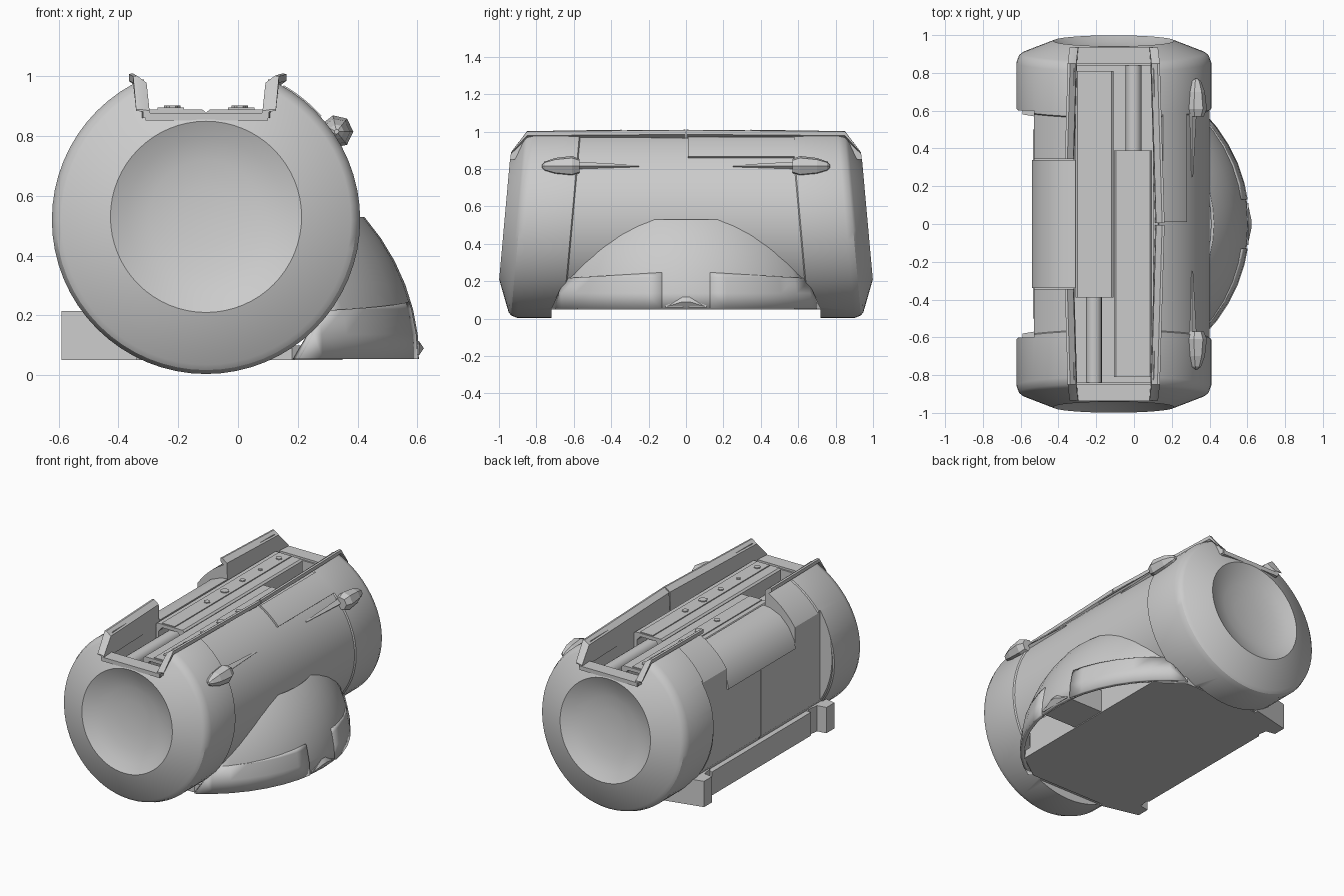
import bpy, bmesh, math
from mathutils import Vector

if "Cube" in bpy.data.objects:
    bpy.data.objects.remove(bpy.data.objects["Cube"])

CX, CZ = -0.107, 0.52          # axis of the drum


def finish(name, bm, angle=30):
    bmesh.ops.recalc_face_normals(bm, faces=bm.faces)
    me = bpy.data.meshes.new(name)
    bm.to_mesh(me)
    bm.free()
    ob = bpy.data.objects.new(name, me)
    bpy.context.collection.objects.link(ob)
    smooth(ob, angle)
    return ob


def smooth(ob, angle=30):
    bpy.ops.object.select_all(action='DESELECT')
    ob.select_set(True)
    bpy.context.view_layer.objects.active = ob
    bpy.ops.object.shade_smooth_by_angle(angle=math.radians(angle))


def loft(name, rings, angle=30):
    """Skin closed rings of 3D points and cap both ends."""
    bm = bmesh.new()
    vs = [[bm.verts.new(p) for p in r] for r in rings]
    n = len(rings[0])
    for a, b in zip(vs, vs[1:]):
        for i in range(n):
            j = (i + 1) % n
            bm.faces.new((a[i], a[j], b[j], b[i]))
    bm.faces.new(vs[0])
    bm.faces.new(vs[-1])
    return finish(name, bm, angle)


def extrude(name, prof, y0, y1):
    return loft(name, [[(x, y, z) for x, z in prof] for y in (y0, y1)])


def box(name, x0, x1, y0, y1, z0, z1):
    return extrude(name, [(x0, z0), (x1, z0), (x1, z1), (x0, z1)], y0, y1)


def cut(ob, cutter):
    m = ob.modifiers.new("cut", 'BOOLEAN')
    m.operation, m.solver, m.object = 'DIFFERENCE', 'EXACT', cutter
    bpy.context.view_layer.objects.active = ob
    bpy.ops.object.modifier_apply(modifier=m.name)
    bpy.data.objects.remove(cutter)


# Drum: lathed along y, with leaning ends and dished faces
half = [(0.905, 0.02), (0.908, 0.1), (0.92, 0.19), (0.942, 0.265), (0.97, 0.32),
        (0.905, 0.485), (0.89, 0.503), (0.855, 0.516), (0.612, 0.516), (0.606, 0.508)]
prof = [(-y, r) for y, r in half] + half[::-1]
rings = []
for y, r in prof:
    ring = []
    for i in range(64):
        a = math.tau * i / 64
        z = r * math.sin(a)
        lift = 0.01 if r < 0.4 else 0      # dish sits slightly high
        ring.append((CX + r * math.cos(a), y - math.copysign(0.09, y) * z, CZ + z + lift))
    rings.append(ring)
drum = loft("drum", rings)

# Top channel, flat left side, left cover recess, door seam and flat underside
sec = lambda y, w: [(CX - w, y, 0.865), (CX + w, y, 0.865),
                    (CX + w + 0.01, y, 1.2), (CX - w - 0.01, y, 1.2)]
cut(drum, loft("cutter", [sec(-1.1, 0.195), sec(0, 0.235), sec(1.1, 0.195)]))
cut(drum, box("cutter", -0.315, 0.10, -0.84, 0.84, 0.78, 1.2))
cut(drum, box("cutter", -1, -0.53, -0.6, 0.6, -0.1, 1.2))
cut(drum, box("cutter", -1, -0.32, -0.345, 0.345, 0.67, 1.2))
cut(drum, box("cutter", -1, -0.515, -0.004, 0.004, 0.2, 0.7))
cut(drum, box("cutter", -1, 1, -0.72, 0.72, -0.1, 0.055))
smooth(drum)

# Rounded cover on the left of the channel
extrude("left_cover", [(-0.31, 0.89), (-0.36, 0.883), (-0.43, 0.855), (-0.49, 0.795),
                       (-0.53, 0.72), (-0.54, 0.67), (-0.52, 0.66), (-0.31, 0.66)], -0.34, 0.34)

# Raised panel right of the channel
arc = [math.radians(42 + 2 * i) for i in range(10)]
pts = [(CX + 0.52 * math.cos(a), CZ + 0.52 * math.sin(a)) for a in arc]
pts += [(CX + 0.48 * math.cos(a), CZ + 0.48 * math.sin(a)) for a in reversed(arc)]
extrude("raised_panel", pts, 0.01, 0.58)

# Flanged lips along the channel
lip = [(-0.015, 0.86), (-0.01, 0.985), (0.022, 1.01), (0.035, 1.008), (0.035, 0.985), (0.012, 0.968), (0.012, 0.86)]


def lip_ring(y, x0, k, side, sy):
    return [(CX + side * (x0 + dx - CX), sy * y, 0.86 + (z - 0.86) * k) for dx, z in lip]


for sy in (-1, 1):
    for side in (-1, 1):
        start = 0.004 if side > 0 else 0.345
        loft("channel_lip", [lip_ring(start, 0.127 - 0.03 * start, 1, side, sy),
                             lip_ring(0.85, 0.102, 0.95, side, sy),
                             lip_ring(0.935, 0.092, 0.2, side, sy)])
    y0, y1 = sorted((sy * 0.85, sy * 0.938))
    box("channel_end", -0.31, 0.10, y0, y1, 0.852, 0.878)

# Two opposed tunnel plates, with tubes, ribs and studs
tunnel = [(-0.31, 0.77), (-0.31, 0.88), (-0.3, 0.89), (-0.12, 0.89), (-0.109, 0.88),
          (-0.109, 0.77), (-0.13, 0.77), (-0.13, 0.84), (-0.155, 0.868), (-0.265, 0.868),
          (-0.29, 0.84), (-0.29, 0.77)]
for s in (1, -1):
    mx = lambda x: CX + s * (x - CX)
    extrude("tunnel_plate", [(mx(x), z) for x, z in tunnel], -0.39 * s, 0.81 * s)
    box("plate_rib", mx(-0.27), mx(-0.18), -0.385 * s, 0.80 * s, 0.88, 0.896)
    tube = [(mx(-0.212) + 0.042 * math.cos(math.tau * i / 16),
             0.815 + 0.042 * math.sin(math.tau * i / 16)) for i in range(16)]
    extrude("inner_tube", tube, -0.84 * s, 0.5 * s)
    for y, r in ((0.73, 0.02), (0.54, 0.014), (0.36, 0.018), (0.18, 0.028), (0, 0.02)):
        loft("stud", [[(mx(-0.22) + r * math.cos(math.tau * i / 6),
                        s * y + r * math.sin(math.tau * i / 6), z) for i in range(6)]
                      for z in (0.885, 0.902)])

# Faceted pods on the right shoulder, each with a thin tapering arm
for s in (1, -1):
    loft("shoulder_pod", [[(0.33 + r * math.cos(math.tau * i / 7), s * y,
                            0.815 + r * math.sin(math.tau * i / 7)) for i in range(7)]
                          for y, r in ((0.57, 0.04), (0.61, 0.056), (0.70, 0.045), (0.755, 0.025), (0.77, 0.008))],
         10)
    loft("pod_arm", [[(0.307 + r * math.cos(math.tau * i / 4), s * y,
                       0.815 + r * math.sin(math.tau * i / 4)) for i in range(4)]
                     for y, r in ((0.25, 0.006), (0.6, 0.025))], 10)


# Side bulge: clipped ellipsoid shells
def shell(name, k, planes, thick):
    bm = bmesh.new()
    bmesh.ops.create_uvsphere(bm, u_segments=48, v_segments=28, radius=0.84)
    for v in bm.verts:
        v.co = Vector((v.co.x * k - 0.229, v.co.y * k, v.co.z * k * 0.77 / 0.84 + 0.05))
    for co, no in planes:
        bmesh.ops.bisect_plane(bm, geom=bm.verts[:] + bm.edges[:] + bm.faces[:], plane_co=co,
                               plane_no=no, clear_outer=True)
    ob = finish(name, bm)
    m = ob.modifiers.new("thickness", 'SOLIDIFY')
    m.thickness, m.offset = thick, -1
    return ob


low, back = ((0, 0, 0.055), (0, 0, -1)), ((0.12, 0, 0), (-1, 0, 0))
ends = [((0, 0.645 * s, 0.22), (0, s, 0.45)) for s in (1, -1)]
shell("side_bulge", 0.995, [low, back, ((0, 0, 0.53), (0, 0, 1))] + ends, 0.02)
for s in (1, -1):
    shell("bulge_skirt", 1.003, [low, back, ((0, 0, 0.255), (0, s * 0.06, 1)),
                                 ((0, 0.13 * s, 0), (0, -s, 0))] + ends, 0.02)

# Base plate, pocket wall, pocket divider and small nose
plate = [(-0.53, -0.5), (-0.33, -0.7), (0.18, -0.7), (0.35, -0.58),
         (0.35, 0.58), (0.18, 0.7), (-0.33, 0.7), (-0.53, 0.5)]
loft("base_plate", [[(x, y, z) for x, y in plate] for z in (0.05, 0.1)])
box("pocket_wall", 0.33, 0.35, -0.53, 0.53, 0.05, 0.25)
box("pocket_divider", 0.34, 0.58, -0.12, 0.12, 0.055, 0.2)
loft("nose", [[(x, y, z + dz) for y, z in ((-0.11, 0.06), (0.11, 0.06), (0.11, 0.07), (0, 0.115), (-0.11, 0.07))]
              for x, dz in ((0.56, 0), (0.605, 0))])
loft("nose_tip", [[(0.605, -0.1 * k, 0.065), (0.622, -0.02 * k, 0.09), (0.605, -0.02 * k, 0.115)]
                  for k in (1, -1)])

# Left rail and feet
box("left_rail", -0.535, -0.2, -0.5, 0.5, 0.05, 0.2)
for s in (1, -1):
    loft("left_foot", [[(-0.59, s * 0.58, z), (-0.59, s * 0.66, z), (-0.34, s * 0.72, z),
                        (-0.34, s * 0.5, z), (-0.52, s * 0.5, z), (-0.53, s * 0.57, z)]
                       for z in (0.05, 0.215)])
